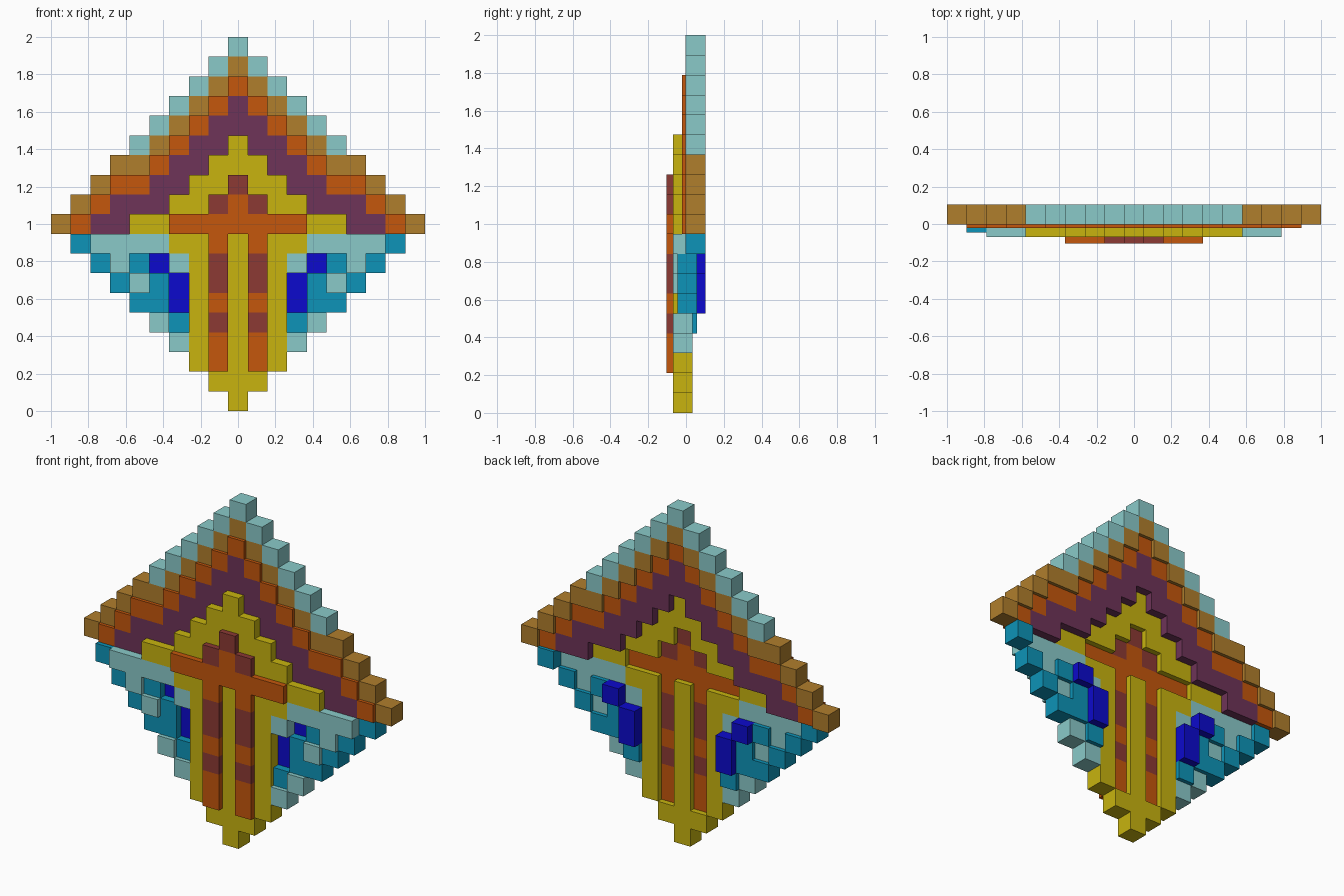
import bpy
import bmesh

cube = bpy.data.objects.get("Cube")
if cube:
    bpy.data.objects.remove(cube, do_unlink=True)

CELL = 2 / 19

# Half of the block pattern, from the top row down, centre column outwards
CHART = """L
TL
OTL
POTL
PPOTL
YPPOTL
YYPPOTT
MYYPPOOT
XMYYPPPOT
XXXXYYPPOT
YXYYAAAAD
YMYABDAD
YMYBDAD
YXYBDD
YMYDA
YXYA
YXY
YY
Y""".split()


def linear(c):
    c /= 255
    return c / 12.92 if c < 0.04045 else ((c + 0.055) / 1.055) ** 2.4


def material(name, *rgb):
    m = bpy.data.materials.new(name)
    col = [linear(c) for c in rgb] + [1]
    m.diffuse_color = col
    m.use_nodes = True
    m.node_tree.nodes["Principled BSDF"].inputs["Base Color"].default_value = col
    return m


pale = material("pale aqua", 138, 202, 201)
tan = material("tan", 176, 126, 44)
orange = material("orange", 197, 87, 12)
purple = material("purple", 110, 52, 88)
yellow = material("yellow", 200, 180, 15)
maroon = material("maroon", 140, 58, 52)
teal = material("teal", 13, 148, 184)
blue = material("blue", 12, 10, 205)

# Mirror the pattern left and right
cells = {}
for i, line in enumerate(CHART):
    for c, key in enumerate(line):
        for side in (-1, 1):
            cells[side * c, len(CHART) - 1 - i] = key
# The teal tip on the model's left sits further back than the others
cells[8, 8] = "E"


def layer(name, front, mats):
    """One slab of blocks; mats maps each pattern letter to its material."""
    own = {p: k for p, k in cells.items() if k in mats}
    keys = list(mats)
    bm = bmesh.new()

    def quad(points, index):
        f = bm.faces.new([bm.verts.new(p) for p in points])
        f.material_index = index

    back = front + CELL
    for (c, r), key in own.items():
        idx = keys.index(key)
        x0, x1 = (c - 0.5) * CELL, (c + 0.5) * CELL
        z0, z1 = r * CELL, (r + 1) * CELL
        ring = [(x0, z0), (x1, z0), (x1, z1), (x0, z1)]
        quad([(x, front, z) for x, z in ring], idx)
        quad([(x, back, z) for x, z in reversed(ring)], idx)
        # Side walls only where the slab ends
        for n, (dx, dz) in enumerate([(0, -1), (1, 0), (0, 1), (-1, 0)]):
            if (c + dx, r + dz) not in own:
                (ax, az), (bx, bz) = ring[n], ring[(n + 1) % 4]
                quad([(ax, front, az), (ax, back, az),
                      (bx, back, bz), (bx, front, bz)], idx)
    bmesh.ops.remove_doubles(bm, verts=bm.verts, dist=0.0001)
    mesh = bpy.data.meshes.new(name)
    bm.to_mesh(mesh)
    bm.free()
    for m in mats.values():
        mesh.materials.append(m)
    bpy.context.collection.objects.link(bpy.data.objects.new(name, mesh))


# Upper chevrons
layer("outer_trim", -0.002, {"L": pale, "T": tan})
layer("inner_chevrons", -0.021, {"O": orange, "P": purple})

# Central body and raised cross bands
layer("body", -0.07, {"Y": yellow})
layer("cross_bands", -0.103, {"X": orange, "M": maroon})

# Lower wings
layer("pale_wing_blocks", -0.07, {"A": pale})
layer("teal_wing_blocks", -0.046, {"D": teal})
layer("left_wing_tip", -0.002, {"E": teal})
layer("blue_blocks", -0.002, {"B": blue})
